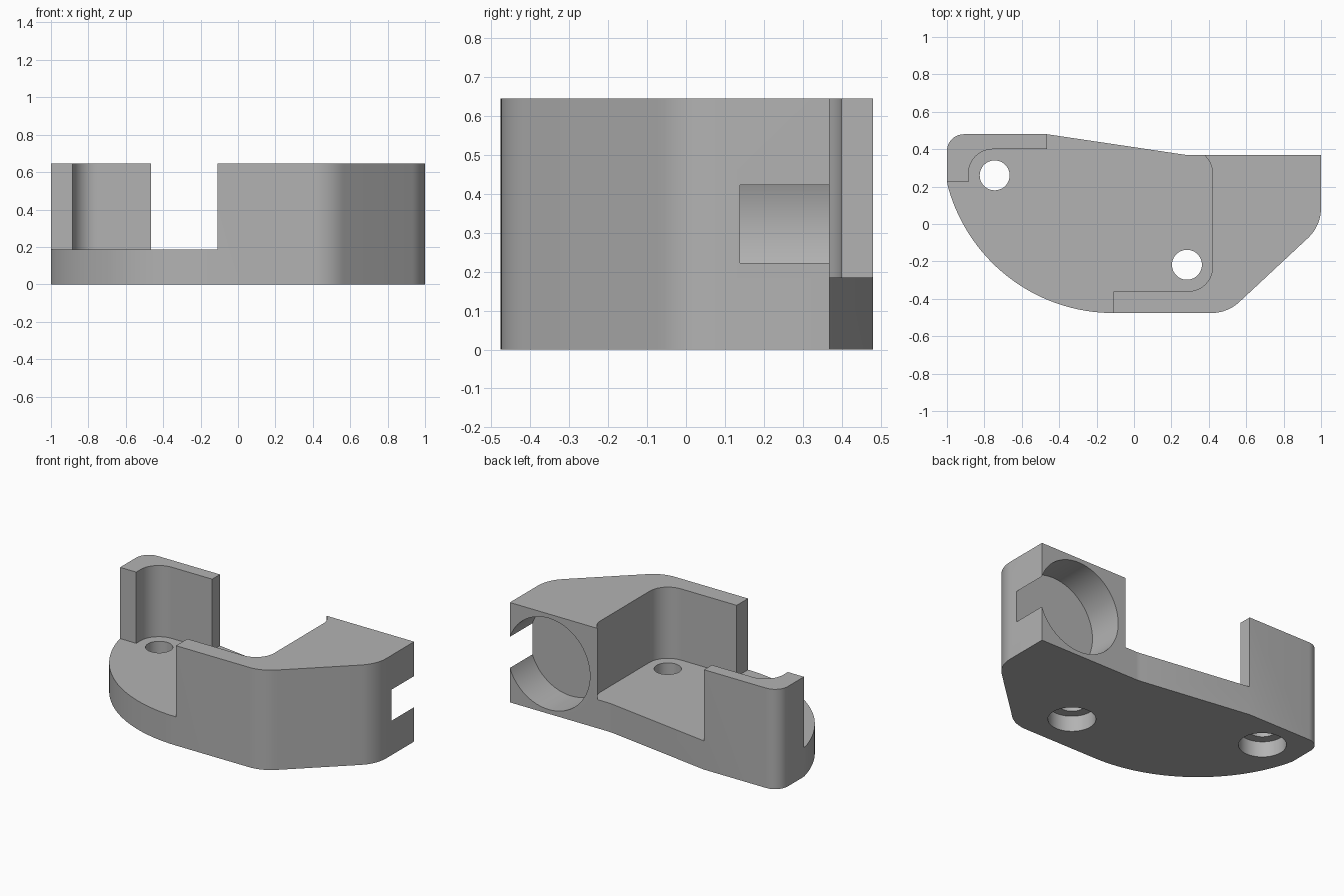
import bpy, bmesh, math
from mathutils import Vector

if "Cube" in bpy.data.objects:
    bpy.data.objects.remove(bpy.data.objects["Cube"])

grey = bpy.data.materials.new("plain_grey")
grey.diffuse_color = (0.45, 0.45, 0.45, 1)
grey.use_nodes = True
grey.node_tree.nodes["Principled BSDF"].inputs["Base Color"].default_value = grey.diffuse_color


def fillet(corners, steps=10):
    """Turn (x, y, radius) corners into a rounded outline."""
    out = []
    n = len(corners)
    for i, (x, y, r) in enumerate(corners):
        p = Vector((x, y))
        if r == 0:
            out.append(p)
            continue
        a = (Vector(corners[i - 1][:2]) - p).normalized()
        b = (Vector(corners[(i + 1) % n][:2]) - p).normalized()
        half = a.angle(b) / 2
        c = p + (a + b).normalized() * (r / math.sin(half))
        t = r / math.tan(half)
        v0, v1 = p + a * t - c, p + b * t - c
        turn = math.atan2(v0.x * v1.y - v0.y * v1.x, v0.dot(v1))
        for k in range(steps + 1):
            s = turn * k / steps
            out.append(c + Vector((v0.x * math.cos(s) - v0.y * math.sin(s),
                                   v0.x * math.sin(s) + v0.y * math.cos(s))))
    return out


def prism(name, outline, z0, z1):
    bm = bmesh.new()
    face = bm.faces.new([bm.verts.new((p[0], p[1], z0)) for p in outline])
    ext = bmesh.ops.extrude_face_region(bm, geom=[face])
    top = [g for g in ext["geom"] if isinstance(g, bmesh.types.BMVert)]
    bmesh.ops.translate(bm, vec=(0, 0, z1 - z0), verts=top)
    bmesh.ops.recalc_face_normals(bm, faces=bm.faces)
    me = bpy.data.meshes.new(name)
    bm.to_mesh(me)
    bm.free()
    me.materials.append(grey)
    ob = bpy.data.objects.new(name, me)
    bpy.context.collection.objects.link(ob)
    return ob


def disc(x, y, r, n=48):
    return [(x + r * math.cos(math.tau * k / n), y + r * math.sin(math.tau * k / n))
            for k in range(n)]


# Outer body: curved front left edge, chamfered right corner, sloped back
cx, cy, rad = -0.11, 0.441, 0.917
start = math.atan2(0.225 - cy, -1 - cx) % math.tau
arc = [(cx + rad * math.cos(a), cy + rad * math.sin(a), 0)
       for a in (start + (1.5 * math.pi - start) * k / 32 for k in range(33))]
arc[0] = (-1, 0.225, 0)
outline = arc + [(0.50, -0.476, 0.22), (1, -0.01, 0.22), (1, 0.369, 0),
                 (0.28, 0.369, 0.2), (-0.465, 0.48, 0), (-1, 0.48, 0.09)]
body = prism("bracket_body", fillet(outline), 0, 0.645)

# Open pocket above the floor, leaving the corner wall and the thick block
pocket = prism("pocket_cutter", fillet([
    (-1.2, 0.225, 0), (-0.885, 0.225, 0), (-0.885, 0.40, 0.13), (-0.465, 0.40, 0),
    (-0.465, 0.7, 0), (0.2, 0.7, 0), (0.2, 0.40, 0), (0.42, 0.40, 0.13),
    (0.42, -0.36, 0.13), (-0.11, -0.36, 0), (-0.11, -0.8, 0), (-1.2, -0.8, 0)]),
    0.185, 0.9)
cutters = [pocket]

# Counterbored screw holes
for i, (x, y) in enumerate([(-0.745, 0.26), (0.283, -0.218)]):
    cutters.append(prism(f"screw_hole_cutter_{i}", disc(x, y, 0.08), -0.1, 0.4))
    cutters.append(prism(f"counterbore_cutter_{i}", disc(x, y, 0.138), -0.1, 0.1))

# Round recess in the back that breaks through the right side
recess = prism("recess_cutter", disc(0, 0, 0.295, 64), 0, 0.4)
recess.rotation_euler = (-math.pi / 2, 0, 0)
recess.location = (0.723, 0.139, 0.3225)
cutters.append(recess)

for c in cutters:
    c.hide_render = True
    c.hide_viewport = False
    m = body.modifiers.new(c.name, "BOOLEAN")
    m.operation, m.solver, m.object = "DIFFERENCE", "EXACT", c

# Apply the cuts and tidy up
bpy.context.view_layer.update()
deps = bpy.context.evaluated_depsgraph_get()
cut = bpy.data.meshes.new_from_object(body.evaluated_get(deps))
body.modifiers.clear()
body.data = cut
for c in cutters:
    bpy.data.objects.remove(c)
cut.materials.clear()
cut.materials.append(grey)
cut.polygons.foreach_set("material_index", [0] * len(cut.polygons))

bpy.ops.object.select_all(action="DESELECT")
body.select_set(True)
bpy.context.view_layer.objects.active = body
bpy.ops.object.shade_smooth_by_angle(angle=math.radians(25))
